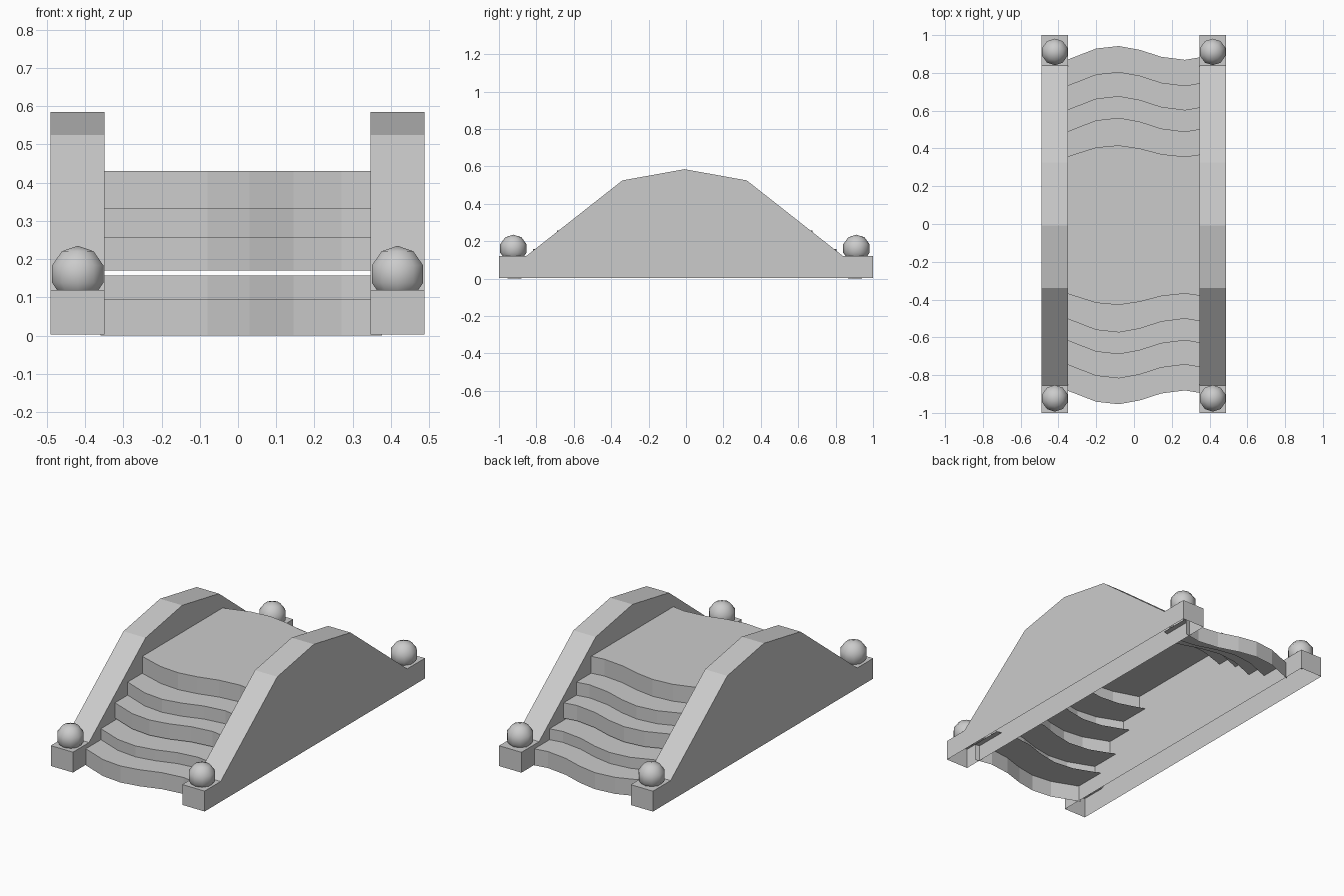
import bpy, bmesh

if "Cube" in bpy.data.objects:
    bpy.data.objects.remove(bpy.data.objects["Cube"])

YC = -0.006  # mirror plane of the two flights


def finish(name, bm):
    mesh = bpy.data.meshes.new(name)
    bm.to_mesh(mesh)
    bm.free()
    obj = bpy.data.objects.new(name, mesh)
    bpy.context.collection.objects.link(obj)
    return obj


# side walls: one profile extruded across x, hollow and open underneath
profile = [(-1, 0.003), (1, 0.003), (1, 0.12), (0.84, 0.12), (0.325, 0.525),
           (-0.008, 0.585), (-0.34, 0.525), (-0.855, 0.12), (-1, 0.12)]
for name, x0, x1 in (("left_wall", -0.49, -0.349), ("right_wall", 0.346, 0.488)):
    bm = bmesh.new()
    face = bm.faces.new([bm.verts.new((x0, y, z)) for y, z in profile])
    ext = bmesh.ops.extrude_face_region(bm, geom=[face], use_keep_orig=True)
    bmesh.ops.translate(bm, vec=(x1 - x0, 0, 0),
                        verts=[v for v in ext["geom"] if isinstance(v, bmesh.types.BMVert)])
    bmesh.ops.recalc_face_normals(bm, faces=bm.faces)
    under = [f for f in bm.faces if all(v.co.z < 0.01 for v in f.verts)]
    bmesh.ops.delete(bm, geom=under, context='FACES')
    finish(name, bm)

# wavy nosing line: x, outward bulge
wave = [(-0.36, 0), (-0.2, 0.062), (-0.08, 0.075), (0.03, 0.055),
        (0.145, 0.018), (0.27, 0.002), (0.376, 0.02)]
# steps: nosing distance, riser bottom, tread height, wave strength
steps = [(0.873, 0.0, 0.095, 1), (0.736, 0.095, 0.158, 1), (0.608, 0.17, 0.258, 1),
         (0.493, 0.258, 0.333, 1), (0.361, 0.333, 0.43, 0.82)]


def edge(bm, side, dist, z, k):
    return [bm.verts.new((x, YC + side * (dist + k * w), z)) for x, w in wave]


def strip(bm, a, b, flip):
    for i in range(len(a) - 1):
        quad = [a[i], a[i + 1], b[i + 1], b[i]]
        bm.faces.new(quad[::-1] if flip else quad)


# treads with risers, open underneath; each tread runs in under the next step
for side, label in ((-1, "front"), (1, "back")):
    for n, (dist, low, top, k) in enumerate(steps[:4]):
        bm = bmesh.new()
        bottom, nose = edge(bm, side, dist, low, k), edge(bm, side, dist, top, k)
        nxt = steps[n + 1]
        rear = edge(bm, side, nxt[0] - 0.05, top, nxt[3])
        strip(bm, bottom, nose, side > 0)
        strip(bm, nose, rear, side > 0)
        finish(f"{label}_step_{n + 1}", bm)

# deck with a riser at each end
dist, low, top, k = steps[4]
bm = bmesh.new()
rows = [edge(bm, -1, dist, low, k), edge(bm, -1, dist, top, k),
        edge(bm, 1, dist, top, k), edge(bm, 1, dist, low, k)]
for a, b in zip(rows, rows[1:]):
    strip(bm, a, b, False)
finish("deck", bm)

# ball finials on the wall ends
for x in (-0.419, 0.417):
    for y in (-0.923, 0.911):
        bpy.ops.mesh.primitive_uv_sphere_add(segments=10, ring_count=5, radius=0.074,
                                             location=(x, y, 0.161))
        ball = bpy.context.object
        ball.name = "ball_finial"
        bpy.ops.object.shade_smooth()
